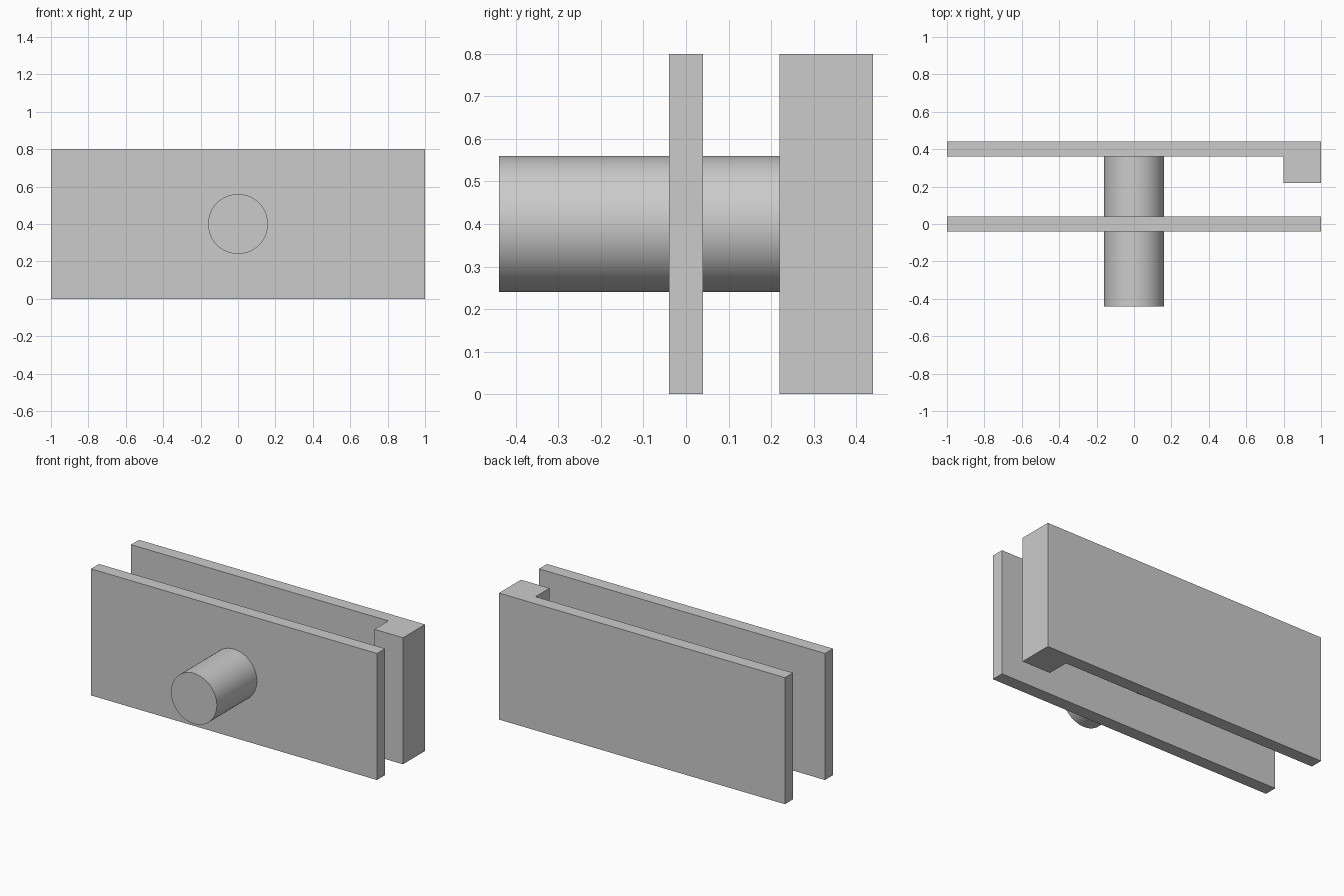
import bpy
import bmesh
from math import pi, radians
from mathutils import Matrix

HEIGHT = 0.8
PLATE = 0.08

cube = bpy.data.objects.get("Cube")
if cube:
    bpy.data.objects.remove(cube, do_unlink=True)

# Single grey finish
grey = bpy.data.materials.new("light_grey")
grey.use_nodes = True
colour = (0.6, 0.6, 0.6, 1)
grey.diffuse_color = colour
grey.node_tree.nodes["Principled BSDF"].inputs["Base Color"].default_value = colour


def add_object(name, bm):
    bmesh.ops.recalc_face_normals(bm, faces=bm.faces)
    mesh = bpy.data.meshes.new(name)
    bm.to_mesh(mesh)
    bm.free()
    mesh.materials.append(grey)
    obj = bpy.data.objects.new(name, mesh)
    bpy.context.collection.objects.link(obj)
    return obj


def upright(name, outline):
    """Raise a plan outline to the full height."""
    bm = bmesh.new()
    base = bm.faces.new([bm.verts.new((x, y, 0)) for x, y in outline])
    top = bmesh.ops.extrude_face_region(bm, geom=[base], use_keep_orig=True)
    verts = [v for v in top["geom"] if isinstance(v, bmesh.types.BMVert)]
    bmesh.ops.translate(bm, verts=verts, vec=(0, 0, HEIGHT))
    return add_object(name, bm)


# Flat front plate
half = PLATE / 2
upright("front_plate", [(-1, -half), (1, -half), (1, half), (-1, half)])

# Back plate with a lip along its left end
back, inner, lip = 0.44, 0.44 - PLATE, 0.22
upright("back_plate", [(-1, back), (-1, inner), (0.8, inner),
                       (0.8, lip), (1, lip), (1, back)])

# Round pin passing through the front plate to the back plate
bm = bmesh.new()
length = back + inner
place = Matrix.Translation((0, (inner - back) / 2, HEIGHT / 2)) @ Matrix.Rotation(pi / 2, 4, "X")
bmesh.ops.create_cone(bm, cap_ends=True, segments=64, radius1=0.16,
                      radius2=0.16, depth=length, matrix=place)
pin = add_object("pin", bm)
bpy.ops.object.select_all(action="DESELECT")
pin.select_set(True)
bpy.context.view_layer.objects.active = pin
bpy.ops.object.shade_smooth_by_angle(angle=radians(30))
